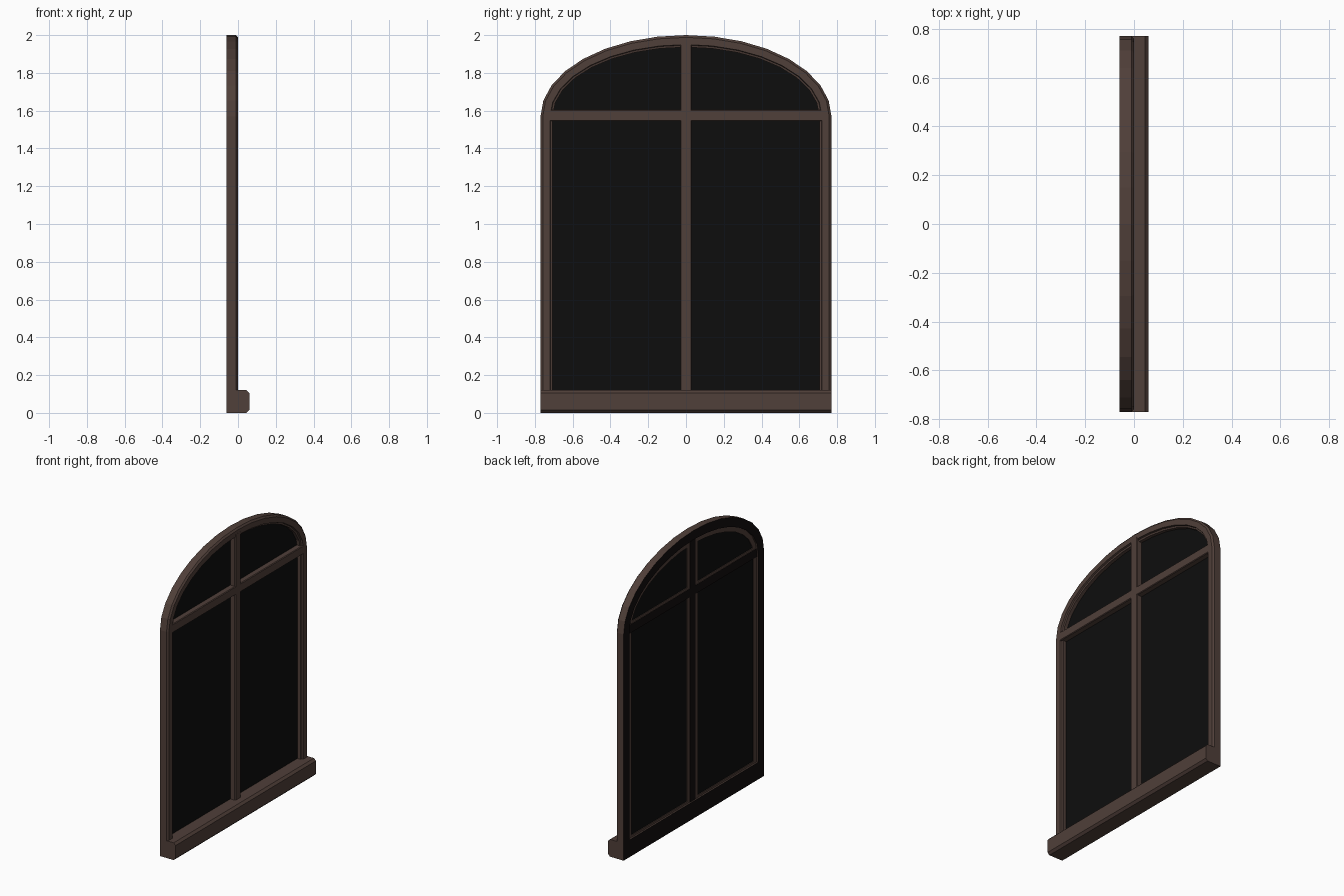
import bpy, bmesh, math

if "Cube" in bpy.data.objects:
    bpy.data.objects.remove(bpy.data.objects["Cube"])

HALF, SPRING, RISE = 0.77, 1.57, 0.43


def material(name, rgb, rough):
    m = bpy.data.materials.new(name)
    m.use_nodes = True
    m.diffuse_color = (*rgb, 1)
    bsdf = m.node_tree.nodes["Principled BSDF"]
    bsdf.inputs["Base Color"].default_value = (*rgb, 1)
    bsdf.inputs["Roughness"].default_value = rough
    return m


wood = material("brown_wood", (0.08, 0.05, 0.041), 0.8)
glass = material("black_glass", (0.004, 0.004, 0.004), 0.6)
backing = material("dark_backing", (0.006, 0.004, 0.004), 0.8)


def finish(name, bm, mats):
    bmesh.ops.recalc_face_normals(bm, faces=bm.faces)
    # Faces turned to the rear take the second material, if there is one
    for f in bm.faces:
        f.material_index = 1 if len(mats) > 1 and f.normal.x < -0.9 else 0
    mesh = bpy.data.meshes.new(name)
    bm.to_mesh(mesh)
    bm.free()
    for m in mats:
        mesh.materials.append(m)
    ob = bpy.data.objects.new(name, mesh)
    bpy.context.collection.objects.link(ob)
    return ob


def outline(inset, base, steps=16):
    """Arched window outline in (y, z), open at the bottom."""
    a, b = HALF - inset, RISE - inset
    pts = [(a, base)]
    for i in range(steps + 1):
        t = math.pi * i / steps
        pts.append((a * math.cos(t), SPRING + b * math.sin(t)))
    return pts + [(-a, base)]


def sweep(name, section, base, mats):
    """Carry a closed (inset, x) section along the arched outline."""
    bm = bmesh.new()
    rails = [[bm.verts.new((x, y, z)) for y, z in outline(o, base)] for o, x in section]
    n = len(rails)
    for j in range(n):
        r, s = rails[j], rails[(j + 1) % n]
        for i in range(len(r) - 1):
            bm.faces.new((r[i], r[i + 1], s[i + 1], s[i]))
    bm.faces.new([r[0] for r in rails])
    bm.faces.new([r[-1] for r in reversed(rails)])
    return finish(name, bm, mats)


def prism(name, profile, to_3d, start, end, mats):
    """Extrude a flat profile between two positions."""
    bm = bmesh.new()
    a = [bm.verts.new(to_3d(p, start)) for p in profile]
    b = [bm.verts.new(to_3d(p, end)) for p in profile]
    bm.faces.new(a)
    bm.faces.new(b[::-1])
    for i in range(len(a)):
        k = (i + 1) % len(a)
        bm.faces.new((a[i], a[k], b[k], b[i]))
    return finish(name, bm, mats)


def box(name, x, y, z, mats):
    profile = [(x[0], z[0]), (x[1], z[0]), (x[1], z[1]), (x[0], z[1])]
    return prism(name, profile, lambda p, t: (p[0], t, p[1]), y[0], y[1], mats)


# Arched frame with chamfered outer edge and stepped inner lip
sweep("arched_frame",
      [(0, -0.06), (0, -0.01), (0.012, 0), (0.05, 0), (0.053, -0.012),
       (0.064, -0.015), (0.064, -0.06)], 0.05, [wood, backing])

# Sill with chamfered front edges
sill = [(-0.06, 0), (0.045, 0), (0.06, 0.015), (0.06, 0.105), (0.045, 0.12), (-0.06, 0.12)]
prism("sill", sill, lambda p, t: (p[0], t, p[1]), -HALF, HALF, [wood, backing])

# Glass filling the arch
prism("glass_pane", outline(0.06, 0.1), lambda p, t: (t, p[0], p[1]), -0.044, -0.038, [glass])

# Cross bars, with slightly chamfered front edges
bar = [(-0.052, -0.03), (-0.004, -0.03), (0.001, -0.026),
       (0.001, 0.026), (-0.004, 0.03), (-0.052, 0.03)]
prism("mullion", bar, lambda p, t: (p[0], p[1], t), 0.1, 1.965, [wood, backing])
prism("transom", bar, lambda p, t: (p[0], t, 1.575 + p[1]), -0.72, 0.72, [wood, backing])

# Glazing beads on the rear of the panes
DEPTH = (-0.049, -0.043)
sweep("arch_bead", [(0.06, DEPTH[0]), (0.06, DEPTH[1]), (0.1, DEPTH[1]), (0.1, DEPTH[0])],
      0.11, [wood])
for side, s in (("left", 1), ("right", -1)):
    box("mullion_bead_" + side, DEPTH, sorted((s * 0.028, s * 0.06)), (0.11, 1.93), [wood])
for label, z in (("bottom", 0.115), ("upper", 1.6)):
    box("bead_" + label, DEPTH, (-0.7, 0.7), (z, z + 0.02), [wood])
